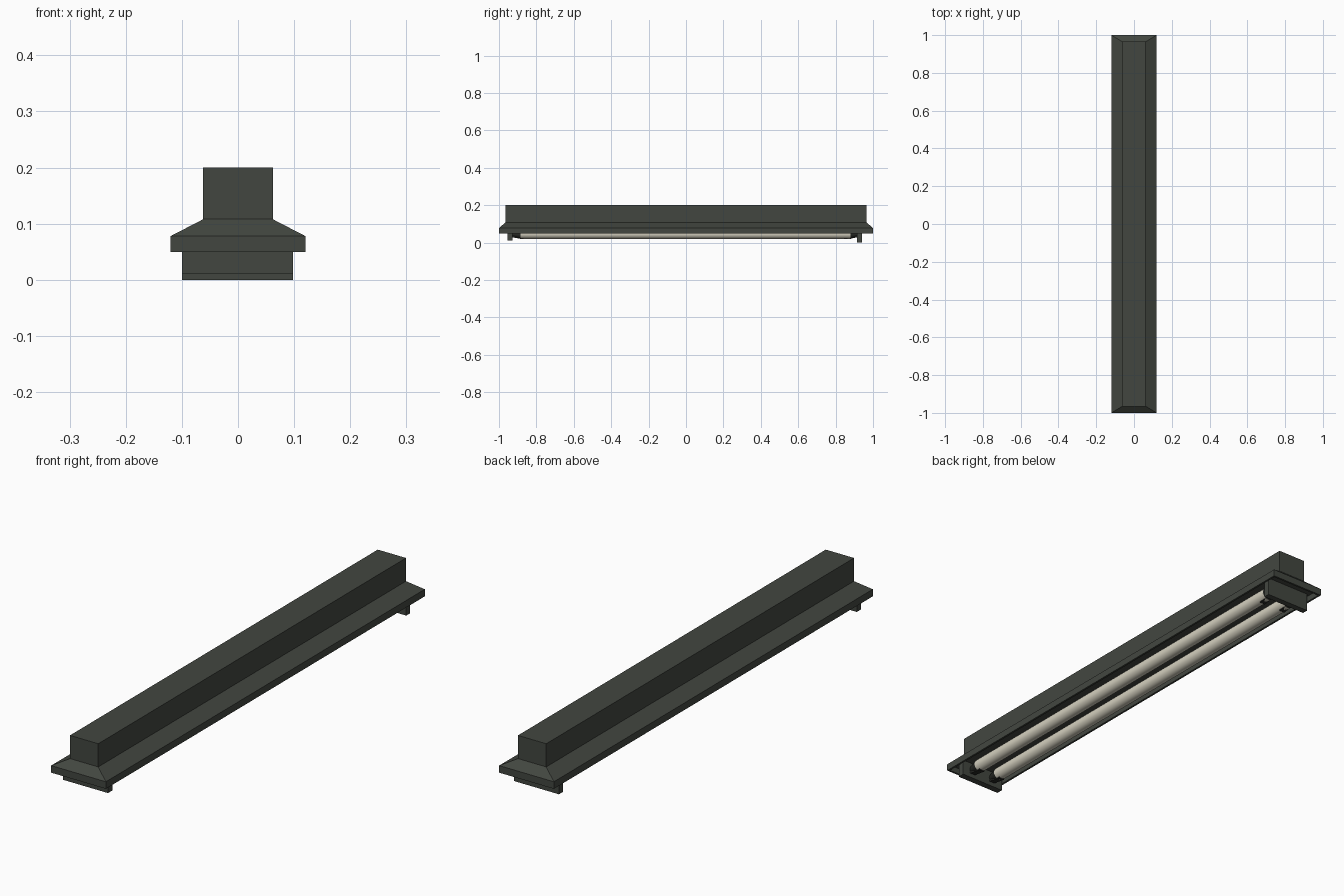
import bpy, bmesh, math
from mathutils import Matrix, Vector

if "Cube" in bpy.data.objects:
    bpy.data.objects.remove(bpy.data.objects["Cube"])


def material(name, rgb):
    m = bpy.data.materials.new(name)
    m.diffuse_color = (*rgb, 1)
    m.use_nodes = True
    m.node_tree.nodes["Principled BSDF"].inputs["Base Color"].default_value = m.diffuse_color
    return m


METAL = material("dark green grey metal", (0.055, 0.062, 0.051))
CREAM = material("cream tube glass", (0.66, 0.63, 0.52))
BLACK = material("dark socket", (0.022, 0.024, 0.02))


def finish(bm, name, mat):
    bmesh.ops.recalc_face_normals(bm, faces=bm.faces)
    me = bpy.data.meshes.new(name)
    bm.to_mesh(me)
    bm.free()
    me.materials.append(mat)
    ob = bpy.data.objects.new(name, me)
    bpy.context.collection.objects.link(ob)
    return ob


def box(name, lo, hi, mat):
    bm = bmesh.new()
    lo, hi = Vector(lo), Vector(hi)
    bmesh.ops.create_cube(bm, size=1, matrix=Matrix.Translation((lo + hi) / 2)
                          @ Matrix.Diagonal((*(hi - lo), 1)))
    return finish(bm, name, mat)


def cone_y(name, x, z, y0, y1, r0, r1, mat):
    # round part lying along y, radius r0 at y0 and r1 at y1
    bm = bmesh.new()
    rot = Matrix.Rotation(-math.pi / 2, 4, 'X')
    bmesh.ops.create_cone(bm, cap_ends=True, segments=20, radius1=r0, radius2=r1,
                          depth=y1 - y0,
                          matrix=Matrix.Translation((x, (y0 + y1) / 2, z)) @ rot)
    for f in bm.faces:
        f.smooth = len(f.verts) == 4
    return finish(bm, name, mat)


# housing: stacked rectangular rings (half x, half y, z), ending in the recess ceiling
RINGS = [(0.062, 0.965, 0.2), (0.062, 0.965, 0.108), (0.12, 1.0, 0.078),
         (0.12, 1.0, 0.05), (0.112, 0.992, 0.05), (0.112, 0.992, 0.074)]
bm = bmesh.new()
loops = [[bm.verts.new((sx * x, sy * y, z))
          for sx, sy in ((-1, -1), (1, -1), (1, 1), (-1, 1))] for x, y, z in RINGS]
for a, b in zip(loops, loops[1:]):
    for i in range(4):
        j = (i + 1) % 4
        bm.faces.new((a[i], a[j], b[j], b[i]))
bm.faces.new(loops[0])
bm.faces.new(loops[-1])
finish(bm, "housing", METAL)

# end brackets, the back one hanging slightly lower
box("front_bracket", (-0.1, -0.955, 0.01), (0.098, -0.928, 0.075), METAL)
box("back_bracket", (-0.1, 0.915, 0.0), (0.098, 0.94, 0.075), METAL)

# two lamp tubes with sockets and tapered clips
TZ, R = 0.046, 0.026
for side, x in (("left", -0.05), ("right", 0.05)):
    cone_y(side + "_tube", x, TZ, -0.885, 0.88, R, R, CREAM)
    cone_y(side + "_front_socket", x, TZ, -0.93, -0.884, 0.014, R, BLACK)
    cone_y(side + "_back_socket", x, TZ, 0.879, 0.917, R, 0.014, BLACK)
    for end, s, y_in, y_out in (("front", -1, 0.87, 0.93), ("back", 1, 0.845, 0.917)):
        clip = box(f"{side}_{end}_clip", (x - 0.012, y_in, 0.018),
                   (x + 0.012, y_out, 0.026), BLACK)
        for v in clip.data.vertices:
            if v.co.y > (y_in + y_out) / 2:
                v.co.z += 0.01
        if s < 0:
            clip.data.transform(Matrix.Scale(-1, 4, (0, 1, 0)))
            clip.data.flip_normals()
